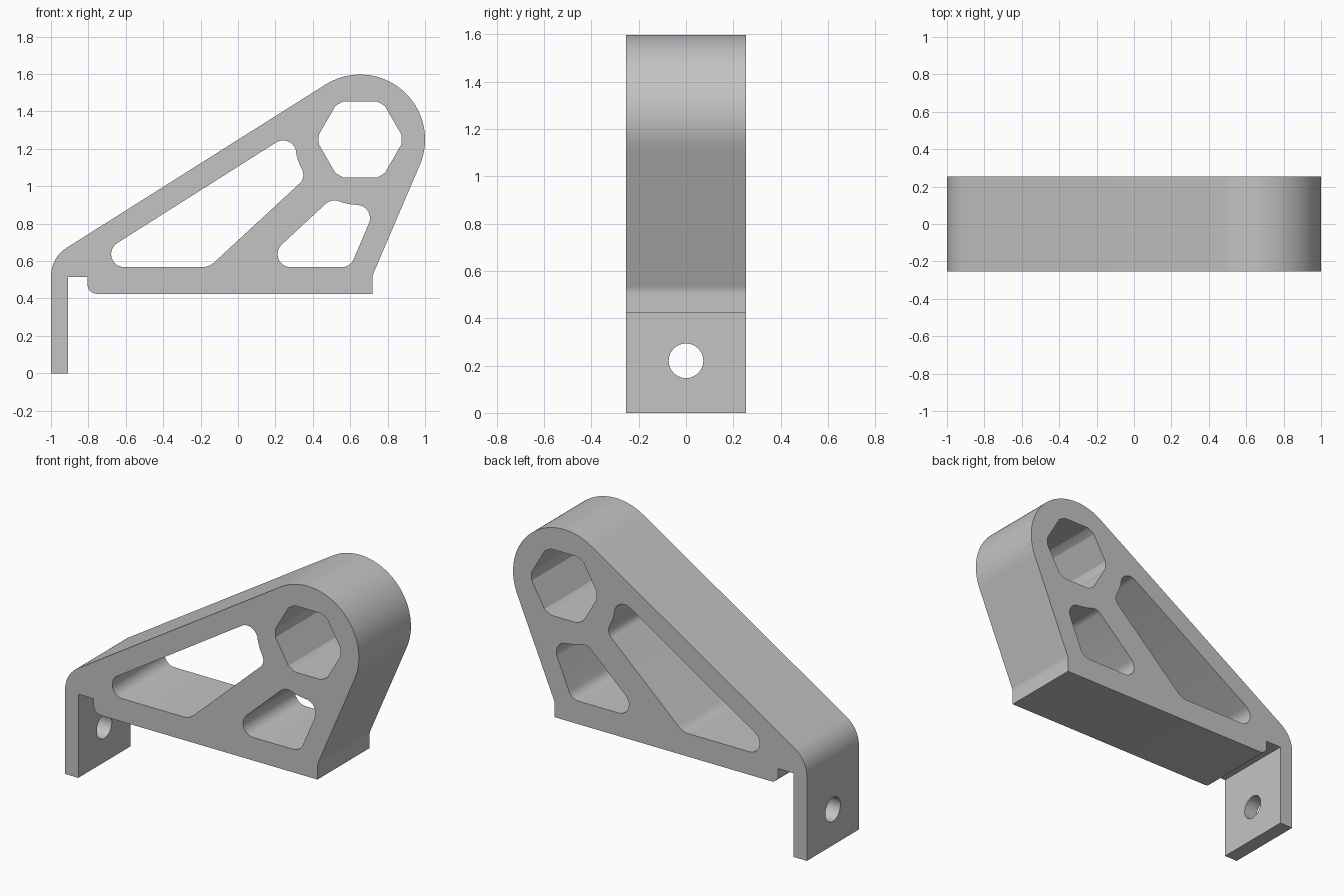
import bpy
import bmesh
from math import cos, sin, tan, acos, radians, pi
from mathutils import Vector, Matrix

HALF_DEPTH = 0.253
BOSS = Vector((0.653, 1.25))
BOSS_RADIUS = 0.347

cube = bpy.data.objects.get("Cube")
if cube:
    bpy.data.objects.remove(cube, do_unlink=True)

metal = bpy.data.materials.new("light grey metal")
metal.use_nodes = True
grey = (0.55, 0.55, 0.55, 1)
metal.diffuse_color = grey
metal.node_tree.nodes["Principled BSDF"].inputs["Base Color"].default_value = grey


def arc(center, radius, start, end, steps):
    """Points on an arc, angles in degrees."""
    angles = [radians(start + (end - start) * i / steps) for i in range(steps + 1)]
    return [center + radius * Vector((cos(a), sin(a))) for a in angles]


def rounded(corners, steps=10):
    """Outline from (x, z, fillet radius) corners."""
    points = []
    for i, (x, z, r) in enumerate(corners):
        p = Vector((x, z))
        if r == 0:
            points.append(p)
            continue
        before = (Vector(corners[i - 1][:2]) - p).normalized()
        after = (Vector(corners[(i + 1) % len(corners)][:2]) - p).normalized()
        half = acos(before.dot(after)) / 2
        center = p + (before + after).normalized() * r / sin(half)
        first = p + before * r / tan(half) - center
        last = p + after * r / tan(half) - center
        sweep = first.angle_signed(last)
        for k in range(steps + 1):
            a = -sweep * k / steps
            points.append(center + Matrix.Rotation(a, 2) @ first)
    return points


def prism(name, outline, half):
    """Extrude an x-z outline along y."""
    bm = bmesh.new()
    face = bm.faces.new([bm.verts.new((p.x, -half, p.y)) for p in outline])
    new = bmesh.ops.extrude_face_region(bm, geom=[face])["geom"]
    verts = [v for v in new if isinstance(v, bmesh.types.BMVert)]
    bmesh.ops.translate(bm, verts=verts, vec=(0, 2 * half, 0))
    bmesh.ops.recalc_face_normals(bm, faces=bm.faces)
    mesh = bpy.data.meshes.new(name)
    bm.to_mesh(mesh)
    bm.free()
    obj = bpy.data.objects.new(name, mesh)
    bpy.context.collection.objects.link(obj)
    return obj


def sharp(points):
    return [(p.x, p.y, 0) for p in points]


# Bracket body with its round head and hanging mounting tab
body = prism("bracket_body", rounded(
    [(-1, 0, 0), (-0.91, 0, 0), (-0.91, 0.515, 0), (-0.805, 0.515, 0),
     (-0.805, 0.425, 0.05), (0.718, 0.425, 0), (0.718, 0.52, 0.08)]
    + sharp(arc(BOSS, BOSS_RADIUS, -23, 122, 40))
    + [(-1, 0.618, 0.18)]), HALF_DEPTH)
body.data.materials.append(metal)

# Long window, following the head on its upper right side
long_window = prism("long_window_cutter", rounded(
    [(-0.85, 0.567, 0.07), (-0.155, 0.567, 0.1), (0.362, 1.045, 0.06)]
    + sharp(arc(BOSS, 0.35, 206, 193, 5))
    + [(0.30, 1.295, 0.07)]), 1)

# Small window below the head
small_window = prism("small_window_cutter", rounded(
    [(0.103, 0.567, 0.07), (0.60, 0.567, 0.07), (0.744, 0.905, 0.07)]
    + sharp(arc(BOSS, 0.35, 269, 254, 5))
    + [(0.50, 0.935, 0.07)]), 1)

# Hexagonal socket with its corners trimmed by a circle
socket_outline = []
for k in range(6):
    socket_outline += arc(BOSS, 0.222, 60 * k - 6.8, 60 * k + 6.8, 4)
socket = prism("socket_cutter", socket_outline, 1)

# Screw hole through the tab
screw_hole = prism("screw_hole_cutter", arc(Vector((0, 0)), 0.073, 0, 354.375, 63), 0.15)
screw_hole.data.transform(Matrix.Translation((-0.955, 0, 0.22)) @ Matrix.Rotation(pi / 2, 4, "Z"))

cutters = [long_window, small_window, socket, screw_hole]
bpy.ops.object.select_all(action="DESELECT")
body.select_set(True)
bpy.context.view_layer.objects.active = body
for cutter in cutters:
    cutter.hide_render = True
    cut = body.modifiers.new(cutter.name, "BOOLEAN")
    cut.operation = "DIFFERENCE"
    cut.solver = "EXACT"
    cut.object = cutter
    bpy.ops.object.modifier_apply(modifier=cut.name)
for cutter in cutters:
    bpy.data.objects.remove(cutter, do_unlink=True)

bpy.ops.object.shade_smooth_by_angle(angle=radians(20))
